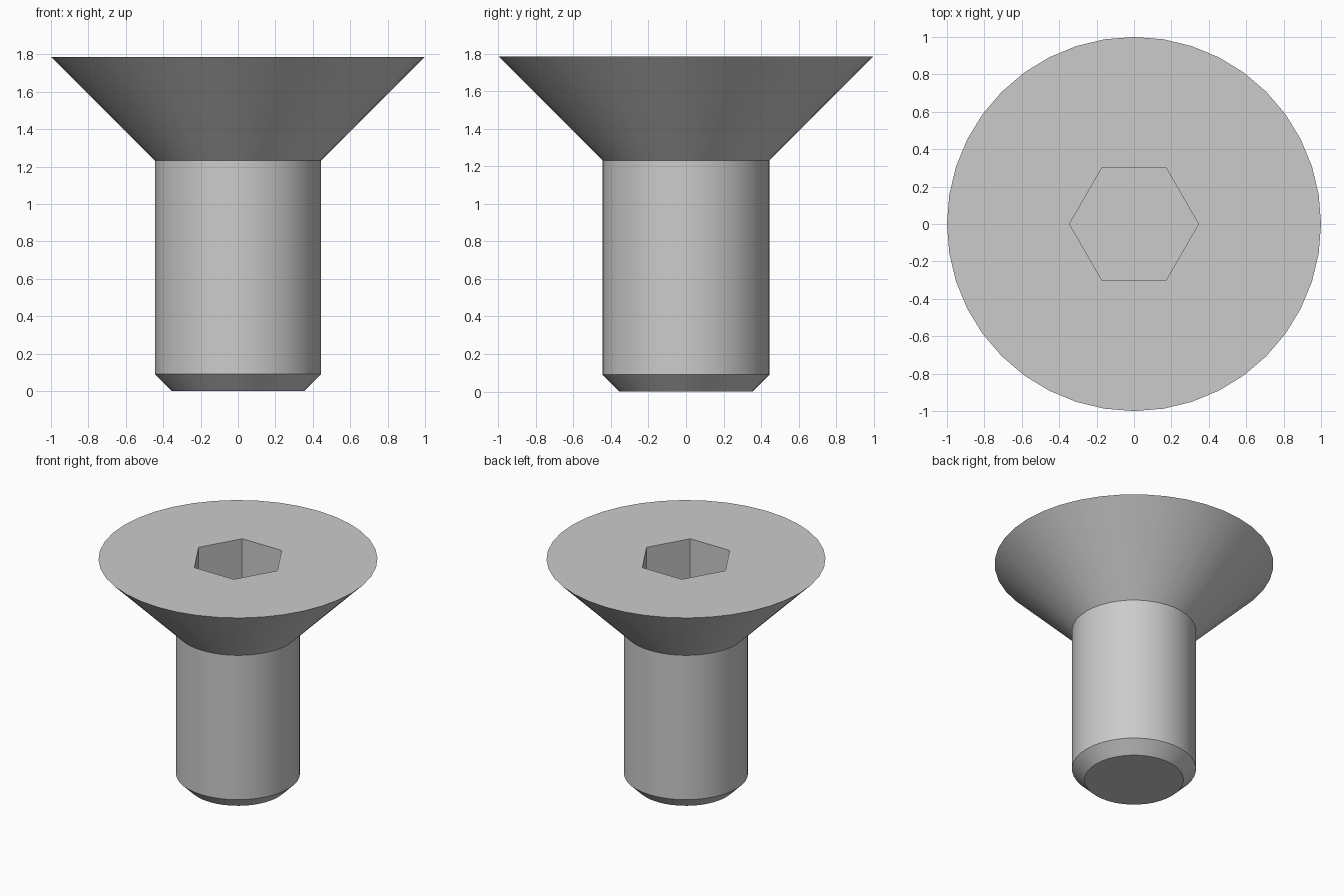
import bpy, bmesh, math

SEGMENTS = 40
TOP = 1.787
SOCKET_R, SOCKET_DEPTH = 0.345, 0.35

cube = bpy.data.objects.get("Cube")
if cube:
    bpy.data.objects.remove(cube, do_unlink=True)

steel = bpy.data.materials.new("grey steel")
steel.use_nodes = True
steel.diffuse_color = (0.6, 0.6, 0.6, 1)
steel.node_tree.nodes["Principled BSDF"].inputs["Base Color"].default_value = (0.6, 0.6, 0.6, 1)

bm = bmesh.new()


def ring(radius, z, sides):
    """Closed loop of vertices around the z axis."""
    return [bm.verts.new((radius * math.cos(math.tau * i / sides),
                          radius * math.sin(math.tau * i / sides), z))
            for i in range(sides)]


def wall(lower, upper):
    """Quads joining two loops of equal size."""
    n = len(lower)
    for i in range(n):
        j = (i + 1) % n
        bm.faces.new((lower[i], lower[j], upper[j], upper[i]))


# Chamfered tip, shank and countersunk head
profile = [(0.355, 0), (0.445, 0.09), (0.445, 1.232), (1.0, TOP)]
loops = [ring(r, z, SEGMENTS) for r, z in profile]
for lower, upper in zip(loops, loops[1:]):
    wall(lower, upper)
bm.faces.new(loops[0])

# Hexagonal drive socket
floor = ring(SOCKET_R, TOP - SOCKET_DEPTH, 6)
mouth = ring(SOCKET_R, TOP, 6)
wall(floor, mouth)
bm.faces.new(floor)

# Flat head face around the socket
rim = [e for e in bm.edges if e.is_boundary]
bmesh.ops.triangle_fill(bm, edges=rim, use_beauty=True, normal=(0, 0, 1))
bmesh.ops.recalc_face_normals(bm, faces=bm.faces[:])

mesh = bpy.data.meshes.new("countersunk_screw")
bm.to_mesh(mesh)
bm.free()
mesh.materials.append(steel)
screw = bpy.data.objects.new("countersunk_screw", mesh)
bpy.context.collection.objects.link(screw)

bpy.ops.object.select_all(action="DESELECT")
screw.select_set(True)
bpy.context.view_layer.objects.active = screw
bpy.ops.object.shade_smooth_by_angle(angle=math.radians(30))
